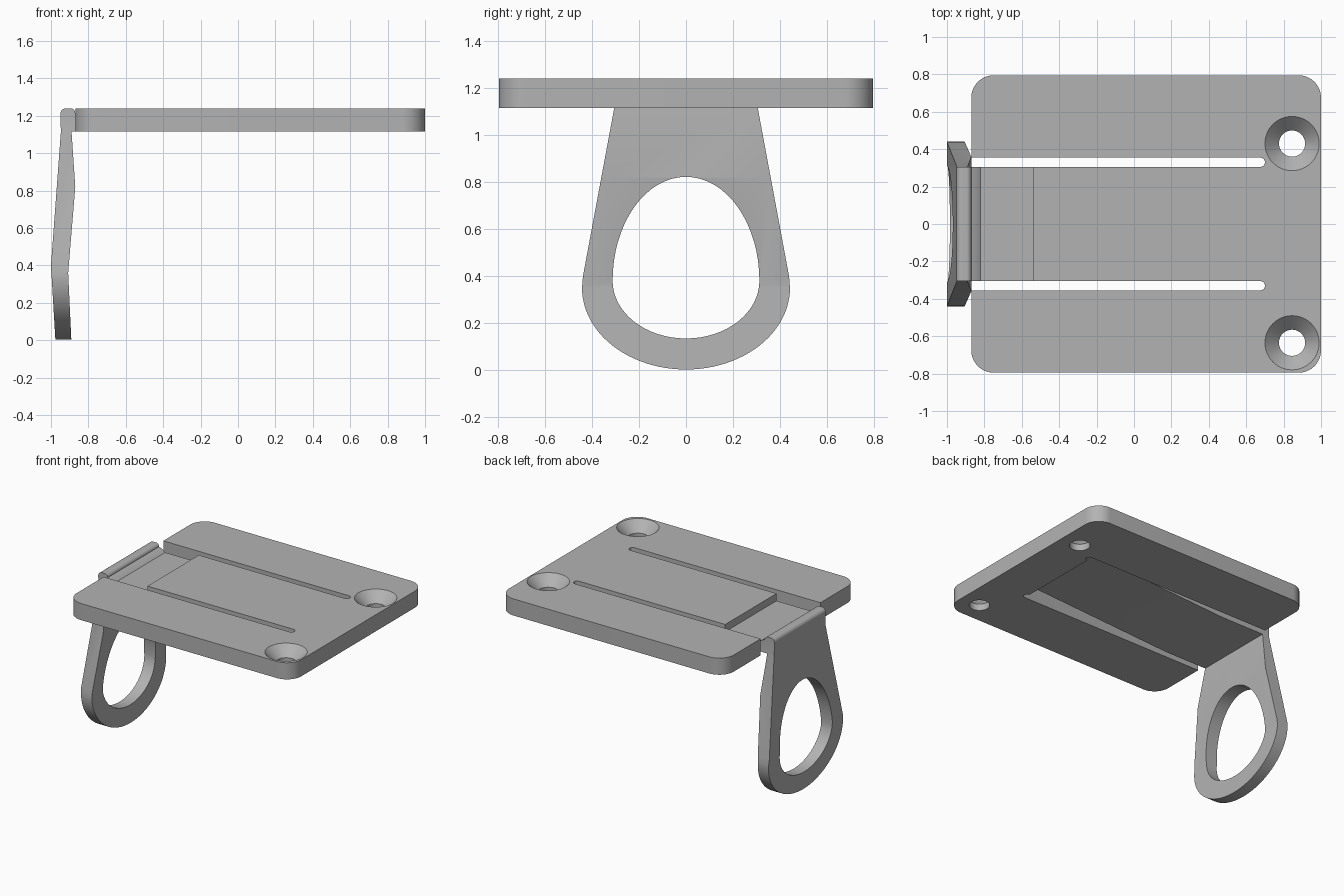
import bpy
import bmesh
from math import sin, cos, pi, radians

cube = bpy.data.objects.get("Cube")
if cube:
    bpy.data.objects.remove(cube)

grey = bpy.data.materials.new("neutral grey")
grey.use_nodes = True
grey.diffuse_color = (0.45, 0.45, 0.45, 1)
grey.node_tree.nodes["Principled BSDF"].inputs["Base Color"].default_value = grey.diffuse_color

BOTTOM, TOP = 1.115, 1.24
TONGUE, SLOT = 0.305, 0.355      # half widths inside and outside the slots
SLOT_END = 0.675


def arc(cx, cy, rx, ry, start, end, n=16):
    angles = [radians(start + (end - start) * i / n) for i in range(n + 1)]
    return [(cx + rx * cos(a), cy + ry * sin(a)) for a in angles]


def prism(name, outline, place, low, high):
    """Extrude a 2D outline; place(u, v, w) turns it into 3D."""
    bm = bmesh.new()
    face = bm.faces.new([bm.verts.new(place(u, v, low)) for u, v in outline])
    moved = bmesh.ops.extrude_face_region(bm, geom=[face])["geom"]
    for v in moved:
        if isinstance(v, bmesh.types.BMVert):
            a, b = place(0, 0, low), place(0, 0, high)
            v.co += type(v.co)([q - p for p, q in zip(a, b)])
    bmesh.ops.recalc_face_normals(bm, faces=bm.faces)
    mesh = bpy.data.meshes.new(name)
    bm.to_mesh(mesh)
    bm.free()
    mesh.materials.append(grey)
    obj = bpy.data.objects.new(name, mesh)
    bpy.context.collection.objects.link(obj)
    return obj


def cut(target, tool, operation):
    tool.hide_render = True
    mod = target.modifiers.new(operation, "BOOLEAN")
    mod.object, mod.operation, mod.solver = tool, operation, "EXACT"
    bpy.context.view_layer.objects.active = target
    bpy.ops.object.modifier_apply(modifier=mod.name)
    bpy.data.objects.remove(tool)


def on_xy(u, v, w):
    return (u, v, w)


def on_xz(u, v, w):
    return (u, w, v)


def on_yz(u, v, w):
    return (w, u, v)


# Mounting plate with rounded corners and a notch with round slot ends
r, x0, x1, y1 = 0.12, -0.87, 1.0, 0.795
mid, sr = (TONGUE + SLOT) / 2, (SLOT - TONGUE) / 2
half = [(SLOT_END, TONGUE)]
half += arc(SLOT_END, mid, sr, sr, -90, 90, 10)[1:]
half += [(x0, SLOT)]
half += arc(x0 + r, y1 - r, r, r, 180, 90)
half += arc(x1 - r, y1 - r, r, r, 90, 0)
plate = prism("mounting_plate", half + [(x, -y) for x, y in reversed(half)], on_xy, BOTTOM, TOP)

# Countersunk screw holes
for y in (0.43, -0.635):
    bpy.ops.mesh.primitive_cylinder_add(vertices=48, radius=0.07, depth=0.5, location=(0.845, y, BOTTOM))
    cut(plate, bpy.context.object, "DIFFERENCE")
    bpy.ops.mesh.primitive_cone_add(vertices=48, radius1=0.06, radius2=0.155, depth=0.095,
                                    location=(0.845, y, TOP - 0.0375))
    cut(plate, bpy.context.object, "DIFFERENCE")

# Spring tongue, raised lip and bent arm, as one side profile
step, floor = -0.54, 1.185
profile = [(SLOT_END, TOP), (step, TOP), (step, floor), (-0.82, floor), (-0.845, 1.205)]
profile += arc(-0.895, 1.215, 0.025, 0.025, 0, 90, 6)
profile += arc(-0.92, 1.21, 0.03, 0.03, 90, 180, 6)
profile += [(-0.947, BOTTOM), (-1.0, 0.40), (-0.975, -0.02)]
profile += [(-0.89, -0.02), (-0.908, 0.36), (-0.87, 0.82), (-0.89, BOTTOM)]
profile += [(step, BOTTOM), (SLOT_END, 1.185)]
latch = prism("latch_tongue_and_pull_ring", profile, on_xz, -0.6, 0.6)

# Trim the arm to a flared outline with an egg-shaped finger hole
outline = [(TONGUE, 1.4), (TONGUE, BOTTOM), (0.438, 0.40)]
outline += arc(0, 0.35, 0.442, 0.347, 0, -180, 48)
outline += [(-0.438, 0.40), (-TONGUE, BOTTOM), (-TONGUE, 1.4)]
cut(latch, prism("arm_outline", outline, on_yz, -1.3, 1.3), "INTERSECT")
hole = arc(0, 0.38, 0.312, 0.442, 0, 180, 32) + arc(0, 0.38, 0.312, 0.245, 180, 360, 32)[1:-1]
cut(latch, prism("finger_hole", hole, on_yz, -1.3, -0.7), "DIFFERENCE")

# Smooth the curves, keep the edges sharp
for obj in (plate, latch):
    bpy.ops.object.select_all(action="DESELECT")
    obj.select_set(True)
    bpy.context.view_layer.objects.active = obj
    bpy.ops.object.shade_smooth_by_angle(angle=radians(25))
